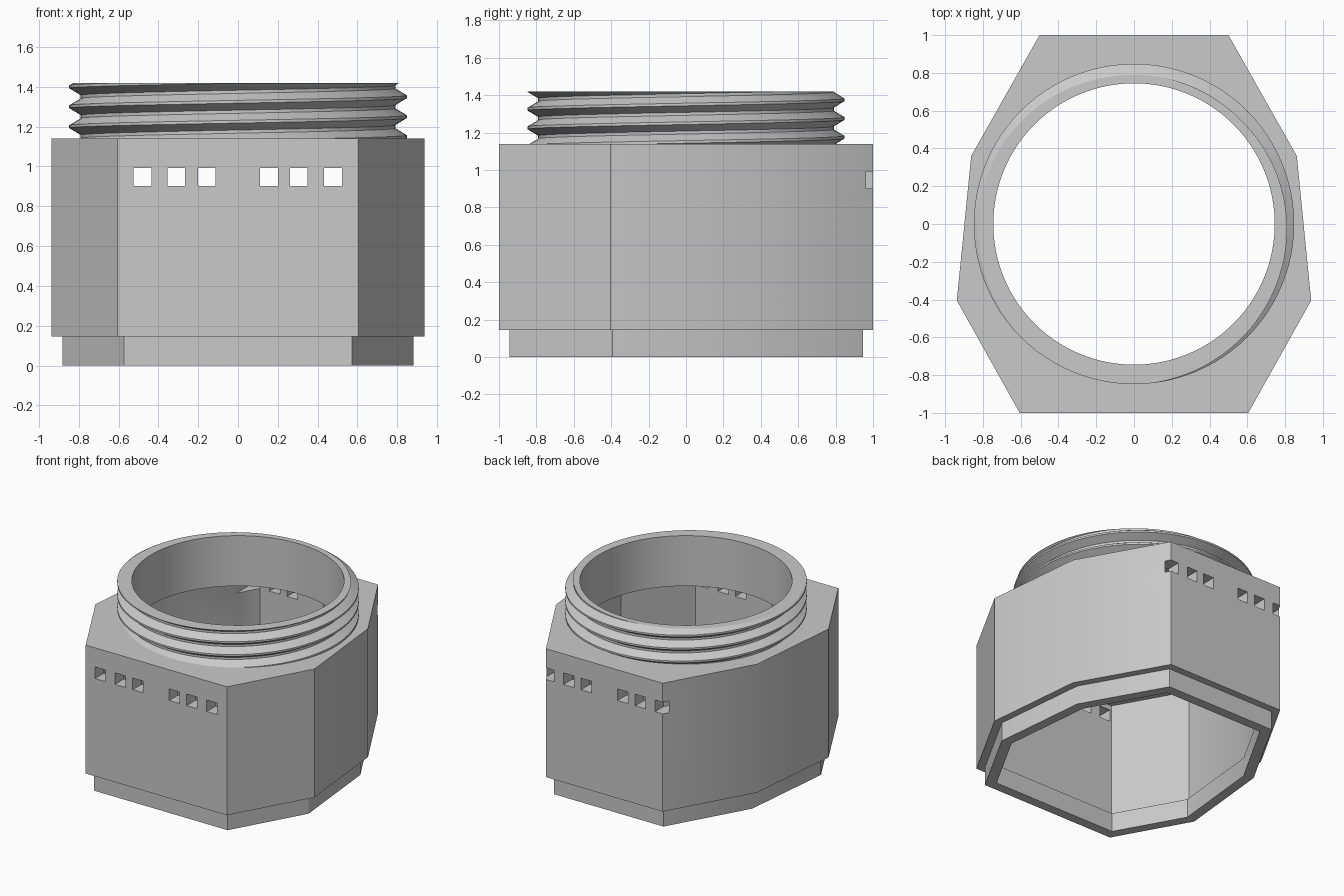
import bpy, bmesh, math
from mathutils import Vector

cube = bpy.data.objects.get("Cube")
if cube:
    bpy.data.objects.remove(cube, do_unlink=True)

SEG = 96                     # segments round the bore and thread
BORE = 0.745
BASE, TOP, CEILING, RIM = 0.145, 1.14, 1.03, 1.42

grey = bpy.data.materials.new("plain grey")
grey.use_nodes = True
grey.diffuse_color = (0.59, 0.59, 0.59, 1)
grey.node_tree.nodes["Principled BSDF"].inputs["Base Color"].default_value = grey.diffuse_color


def finish(name, bm):
    bmesh.ops.recalc_face_normals(bm, faces=bm.faces[:])
    mesh = bpy.data.meshes.new(name)
    bm.to_mesh(mesh)
    bm.free()
    mesh.materials.append(grey)
    obj = bpy.data.objects.new(name, mesh)
    bpy.context.collection.objects.link(obj)
    return obj


def select_only(obj):
    bpy.ops.object.select_all(action='DESELECT')
    obj.select_set(True)
    bpy.context.view_layer.objects.active = obj


def inset(outline, t):
    """Move every side of a counter-clockwise outline inward by t."""
    result = []
    for i, p in enumerate(outline):
        a = (p - outline[i - 1]).normalized()
        b = (outline[(i + 1) % len(outline)] - p).normalized()
        na, nb = Vector((-a.y, a.x)), Vector((-b.y, b.x))
        result.append(p + (na + nb) * t / (1 + na.dot(nb)))
    return result


def circle(radius):
    return [Vector((radius * math.cos(math.tau * i / SEG), radius * math.sin(math.tau * i / SEG)))
            for i in range(SEG)]


def ring(bm, points, z):
    return [bm.verts.new((p.x, p.y, z)) for p in points]


def loft(bm, a, b):
    for i in range(len(a)):
        j = (i + 1) % len(a)
        bm.faces.new((a[i], a[j], b[j], b[i]))


def fill_level(bm, z):
    """Close the flat area between the open loops at one height."""
    edges = [e for e in bm.edges if e.is_boundary
             and all(abs(v.co.z - z) < 1e-4 for v in e.verts)]
    bmesh.ops.triangle_fill(bm, use_beauty=True, edges=edges)


# Eight-sided hollow body; the recessed lip stands slightly inside the walls
right_side = [Vector(p) for p in ((0.605, -1), (0.938, -0.405), (0.862, 0.36), (0.5, 1))]
outline = right_side + [Vector((-p.x, p.y)) for p in reversed(right_side)]
bm = bmesh.new()
levels = ((CEILING, 0.11), (BASE, 0.11), (BASE, 0.13), (0, 0.13), (0, 0.055),
          (BASE, 0.055), (BASE, 0), (TOP, 0))
rings = [ring(bm, inset(outline, t), z) for z, t in levels]
for a, b in zip(rings, rings[1:]):
    loft(bm, a, b)
loft(bm, ring(bm, circle(BORE), CEILING), ring(bm, circle(BORE), TOP))
fill_level(bm, CEILING)
fill_level(bm, TOP)
body = finish("hollow_body", bm)

# Square vents cut through the front and back walls
bm = bmesh.new()
for x in (-0.48, -0.31, -0.157, 0.155, 0.305, 0.477):
    cut = bmesh.ops.create_cube(bm, size=1)["verts"]
    bmesh.ops.scale(bm, vec=(0.09, 2.4, 0.09), verts=cut)
    bmesh.ops.translate(bm, vec=(x, 0, 0.947), verts=cut)
cutter = finish("vent_cutter", bm)
cutter.hide_render = True
mod = body.modifiers.new("vents", 'BOOLEAN')
mod.operation, mod.solver, mod.object = 'DIFFERENCE', 'EXACT', cutter
select_only(body)
bpy.ops.object.modifier_apply(modifier=mod.name)
bpy.data.objects.remove(cutter, do_unlink=True)

# Threaded collar: a helical profile trimmed flat at both ends
PITCH, ROOT, CREST = 0.1, 0.79, 0.848
profile = ((ROOT, -0.042), (CREST, -0.007), (CREST, 0.007), (ROOT, 0.042))
bm = bmesh.new()
sweep = []
for s in range(SEG * 7 + 1):
    a = math.tau * s / SEG
    z = 0.95 + PITCH * s / SEG
    sweep.append([bm.verts.new((r * math.cos(a), r * math.sin(a), z + dz)) for r, dz in profile])
for s in range(len(sweep) - 1):
    p, q = sweep[s], sweep[s + 1]
    for j in range(3):
        bm.faces.new((p[j], q[j], q[j + 1], p[j + 1]))
    if s + 1 + SEG < len(sweep):
        bm.faces.new((p[3], q[3], sweep[s + 1 + SEG][0], sweep[s + SEG][0]))
for z, up in ((RIM, 1), (TOP - 0.005, -1)):
    bmesh.ops.bisect_plane(bm, geom=bm.verts[:] + bm.edges[:] + bm.faces[:], dist=1e-6,
                           plane_co=(0, 0, z), plane_no=(0, 0, up), clear_outer=True)
loft(bm, ring(bm, circle(BORE), TOP - 0.005), ring(bm, circle(BORE), RIM))
fill_level(bm, RIM)
fill_level(bm, TOP - 0.005)
collar = finish("threaded_collar", bm)

for obj in (body, collar):
    select_only(obj)
    bpy.ops.object.shade_smooth_by_angle(angle=math.radians(30))
